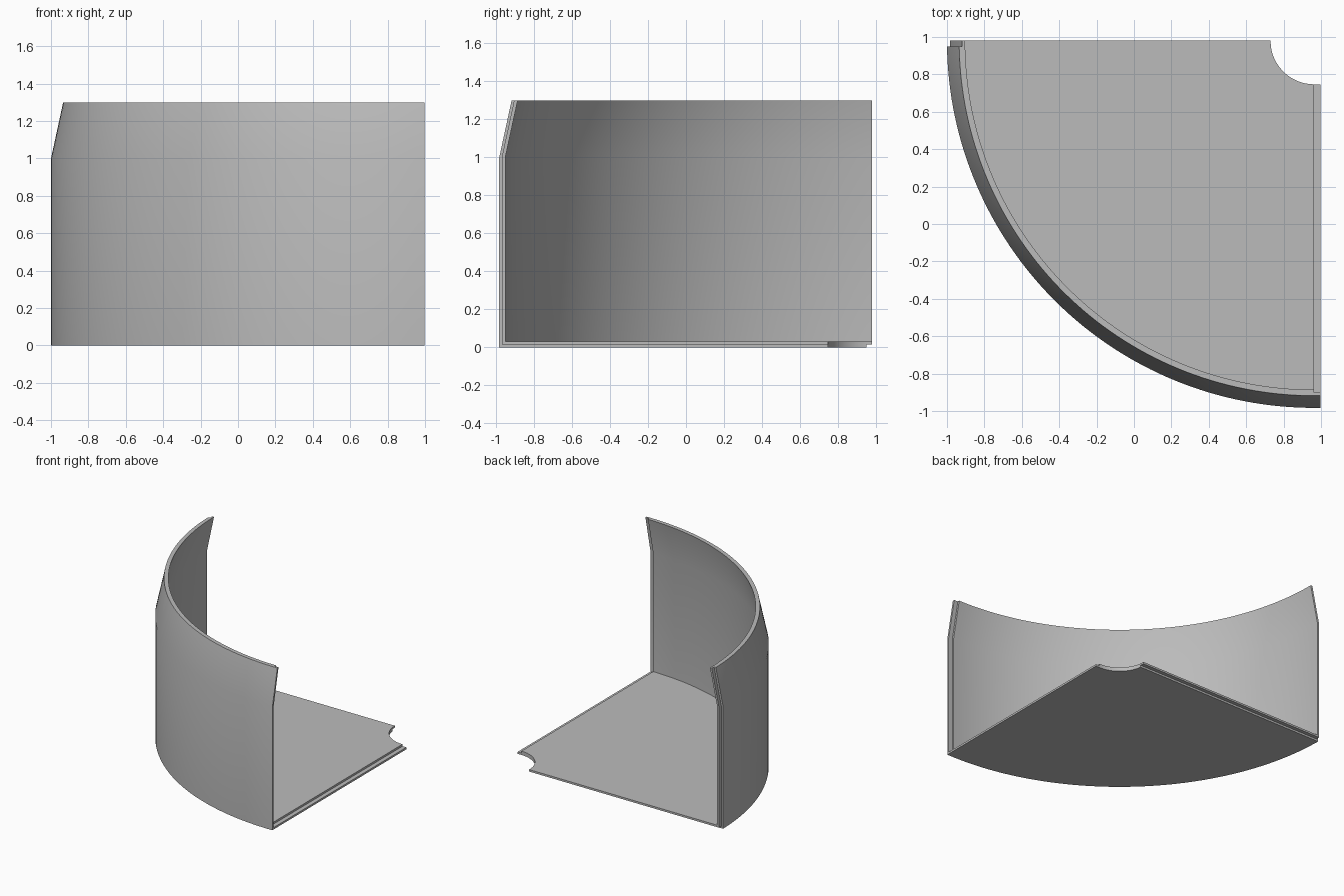
import bpy, bmesh, math

cube = bpy.data.objects.get("Cube")
if cube:
    bpy.data.objects.remove(cube, do_unlink=True)

CX, CY = 0.963, 0.98          # centre of the quarter circle
R, HOLE = 1.963, 0.233        # outer and hub radius
THICK, TONGUE = 0.032, 0.035  # sheet thickness, lap joint length
SEGMENTS = 64

grey = bpy.data.materials.new("plain grey")
grey.use_nodes = True
grey.diffuse_color = (0.5, 0.5, 0.5, 1)
grey.node_tree.nodes["Principled BSDF"].inputs["Base Color"].default_value = (0.5, 0.5, 0.5, 1)


def profile(offset):
    """Floor and wall section, moved inwards by offset."""
    return [(HOLE, offset), (R - offset, offset),
            (R - offset, 1.0), (R - 0.065 - offset, 1.3)]


def place(r, z, station):
    """Point on the sweep: back tongue, quarter arc, then side tongue."""
    if station == 0:
        return (CX - r, CY, z)
    start = math.asin(0.03 / r)
    step = min(station - 1, SEGMENTS) / SEGMENTS
    a = start + (math.pi / 2 - start) * step
    shift = TONGUE if station > SEGMENTS + 1 else 0
    return (CX - r * math.cos(a) + shift, CY - r * math.sin(a), z)


# Quarter tray in two layers; each layer sticks out at one end as a lap joint
bm = bmesh.new()
last = SEGMENTS + 2
verts = {}
for layer in range(3):
    for p, (r, z) in enumerate(profile(layer * THICK / 2)):
        for s in range(last + 1):
            verts[s, layer, p] = bm.verts.new(place(r, z, s))

# Collect the six sides of every cell and keep only the outside ones
sides = {}
for layer in range(2):
    first = 1 if layer == 0 else 0
    end = last if layer == 0 else last - 1
    for s in range(first, end):
        for p in range(3):
            def corner(i, j, k):
                return (s + i, layer + j, p + k)
            for e in (0, 1):
                for quad in ([corner(e, u, v) for u, v in ((0, 0), (1, 0), (1, 1), (0, 1))],
                             [corner(u, e, v) for u, v in ((0, 0), (1, 0), (1, 1), (0, 1))],
                             [corner(u, v, e) for u, v in ((0, 0), (1, 0), (1, 1), (0, 1))]):
                    sides.setdefault(frozenset(quad), []).append(quad)
for quads in sides.values():
    if len(quads) == 1:
        bm.faces.new([verts[key] for key in quads[0]])
bmesh.ops.delete(bm, geom=[v for v in bm.verts if not v.link_faces], context='VERTS')
bmesh.ops.recalc_face_normals(bm, faces=bm.faces)

mesh = bpy.data.meshes.new("quarter_tray")
bm.to_mesh(mesh)
bm.free()
mesh.materials.append(grey)
tray = bpy.data.objects.new("quarter_tray", mesh)
bpy.context.collection.objects.link(tray)
bpy.context.view_layer.objects.active = tray
tray.select_set(True)
bpy.ops.object.shade_smooth_by_angle(angle=math.radians(30))
